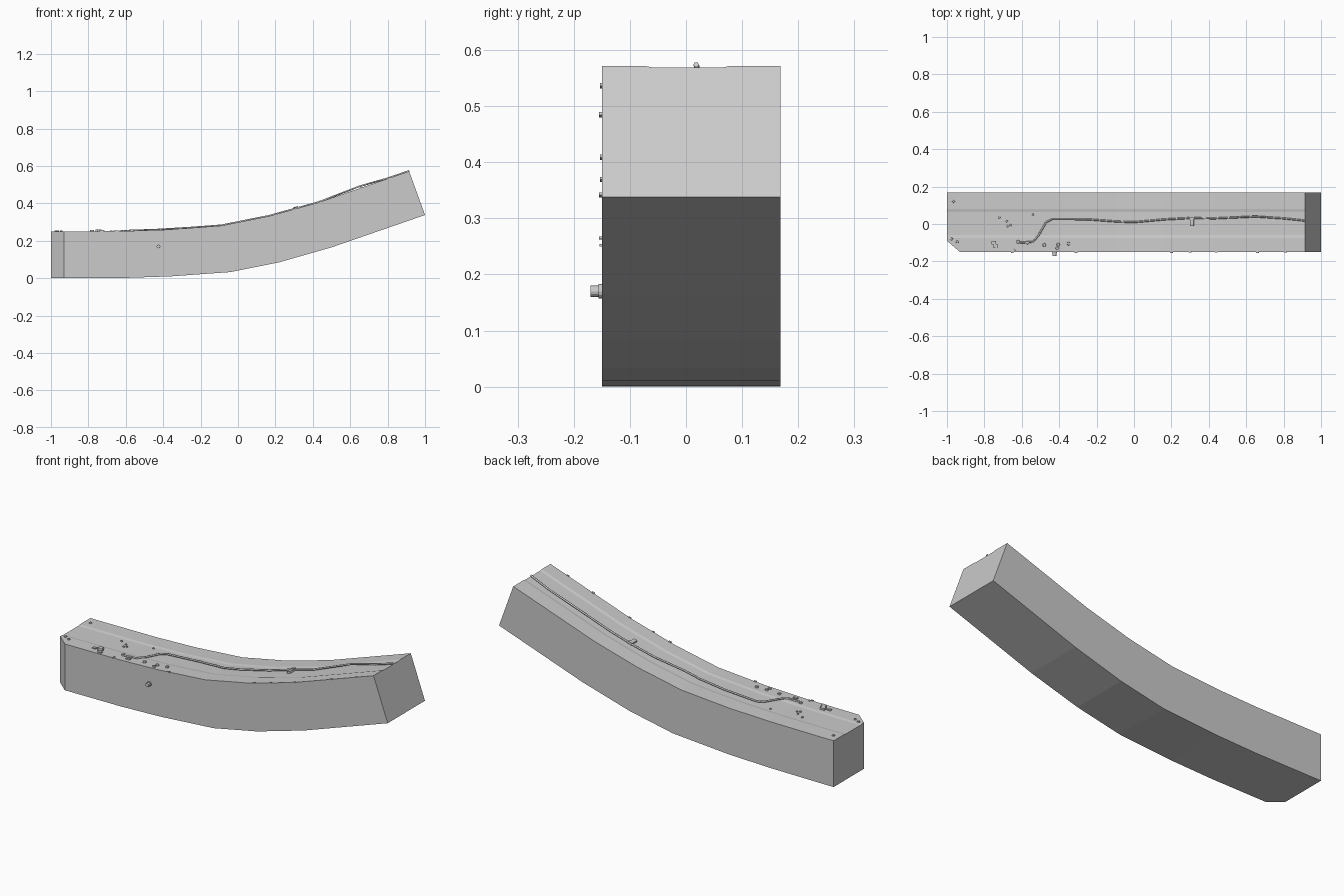
import bpy, bmesh, math
from mathutils import Matrix

cube = bpy.data.objects.get("Cube")
if cube:
    bpy.data.objects.remove(cube, do_unlink=True)

# One pale grey for the whole model
GREY = bpy.data.materials.new("pale grey")
GREY.use_nodes = True
GREY.diffuse_color = (.6, .6, .6, 1)
GREY.node_tree.nodes["Principled BSDF"].inputs["Base Color"].default_value = (.6, .6, .6, 1)

# Side profile stations: (bottom x, bottom z, top x, top z)
STATIONS = [(-1, 0, -1, .25), (-.93, 0, -.93, .25), (-.6, .002, -.61, .252),
            (-.36, .01, -.37, .26), (-.04, .033, -.09, .281),
            (.22, .085, .17, .333), (.5, .165, .43, .405), (1, .338, .915, .572)]
FRONT, BACK = -.15, .168


def add_object(name, bm):
    mesh = bpy.data.meshes.new(name)
    bmesh.ops.recalc_face_normals(bm, faces=bm.faces)
    bm.to_mesh(mesh)
    bm.free()
    mesh.materials.append(GREY)
    bpy.context.collection.objects.link(bpy.data.objects.new(name, mesh))


def top_at(x):
    """Height and slope angle of the top surface."""
    for a, b in zip(STATIONS, STATIONS[1:]):
        if x <= b[2]:
            break
    slope = (b[3] - a[3]) / (b[2] - a[2])
    return a[3] + slope * (x - a[2]), math.atan(slope)


# Curved body lofted along the stations, with a shallow trough in the top
bm = bmesh.new()
rings = []
for i, (bx, bz, tx, tz) in enumerate(STATIONS):
    front = -.09 if i == 0 else FRONT
    ring = [(bx, front, bz), (bx, BACK, bz), (tx, BACK, tz)]
    ring += [(tx, y, tz - d) for y, d in ((.08, 0), (.065, .003), (-.06, .003), (-.075, 0))]
    ring.append((tx, front, tz))
    rings.append([bm.verts.new(p) for p in ring])
for a, b in zip(rings, rings[1:]):
    for k in range(len(a)):
        n = (k + 1) % len(a)
        bm.faces.new((a[k], a[n], b[n], b[k]))
bm.faces.new(rings[0])
bm.faces.new(rings[-1])
add_object("curved_body", bm)

# Cable running along the top
path = [(-.61, -.1), (-.54, -.095), (-.51, -.06), (-.47, .01), (-.44, .025),
        (-.25, .025), (-.09, .013), (0, .01), (.17, .025), (.3, .032), (.43, .03),
        (.65, .04), (.8, .03), (.915, .018)]
curve = bpy.data.curves.new("cable", "CURVE")
curve.dimensions = "3D"
curve.bevel_depth = .005
curve.bevel_resolution = 1
curve.use_fill_caps = True
spline = curve.splines.new("POLY")
spline.points.add(len(path) - 1)
for point, (x, y) in zip(spline.points, path):
    lift = .011 if .5 < x < .75 else .002
    point.co = (x, y, top_at(x)[0] + lift, 1)
curve.materials.append(GREY)
bpy.context.collection.objects.link(bpy.data.objects.new("cable", curve))


def boxes(name, items):
    """Small blocks resting on the top: x, y, length, width, height."""
    bm = bmesh.new()
    for x, y, l, w, h in items:
        z, angle = top_at(x)
        m = (Matrix.Translation((x, y, z + h / 2 - .002)) @ Matrix.Rotation(-angle, 4, "Y")
             @ Matrix.Diagonal((l, w, h, 1)))
        bmesh.ops.create_cube(bm, size=1, matrix=m)
    add_object(name, bm)


def pegs(name, spots, radius, height):
    """Small upright round fittings on the top."""
    bm = bmesh.new()
    for x, y in spots:
        z = top_at(x)[0]
        bmesh.ops.create_cone(bm, cap_ends=True, segments=8, radius1=radius,
                              radius2=radius * .8, depth=height,
                              matrix=Matrix.Translation((x, y, z + height / 2 - .002)))
    add_object(name, bm)


# Cable clamp and small blocks near the front edge
boxes("cable_clamp", [(.31, .008, .02, .038, .01), (.31, .03, .024, .014, .013)])
boxes("front_edge_blocks", [(-.78, -.11, .02, .014, .008), (-.75, -.1, .026, .02, .012),
                            (-.74, -.118, .022, .02, .011), (-.73, -.135, .022, .014, .008),
                            (-.57, -.122, .024, .012, .008)])

# Round fittings
pegs("corner_bolts", [(-.965, .12), (-.975, -.08), (-.945, -.095)], .008, .007)
pegs("small_studs", [(-.72, .035), (-.68, .015), (-.66, -.005), (-.675, -.012),
                     (-.54, .05), (-.64, -.14)], .006, .006)
pegs("large_studs", [(-.62, -.095), (-.57, -.1), (-.48, -.112), (-.405, -.11),
                     (-.35, -.105), (-.41, -.13)], .01, .009)

# Knob on the front face
bm = bmesh.new()
for radius, depth, y in ((.013, .006, -.153), (.01, .02, -.16)):
    bmesh.ops.create_cone(bm, cap_ends=True, segments=12, radius1=radius, radius2=radius, depth=depth,
                          matrix=Matrix.Translation((-.425, y, .17)) @ Matrix.Rotation(math.pi / 2, 4, "X"))
add_object("front_knob", bm)

# Little clips along the top front edge
boxes("edge_clips", [(x, -.15, .014, w, .005)
                     for x, w in ((-.65, .008), (-.31, .01), (.2, .01), (.3, .006),
                                  (.44, .006), (.66, .01), (.81, .006))])
